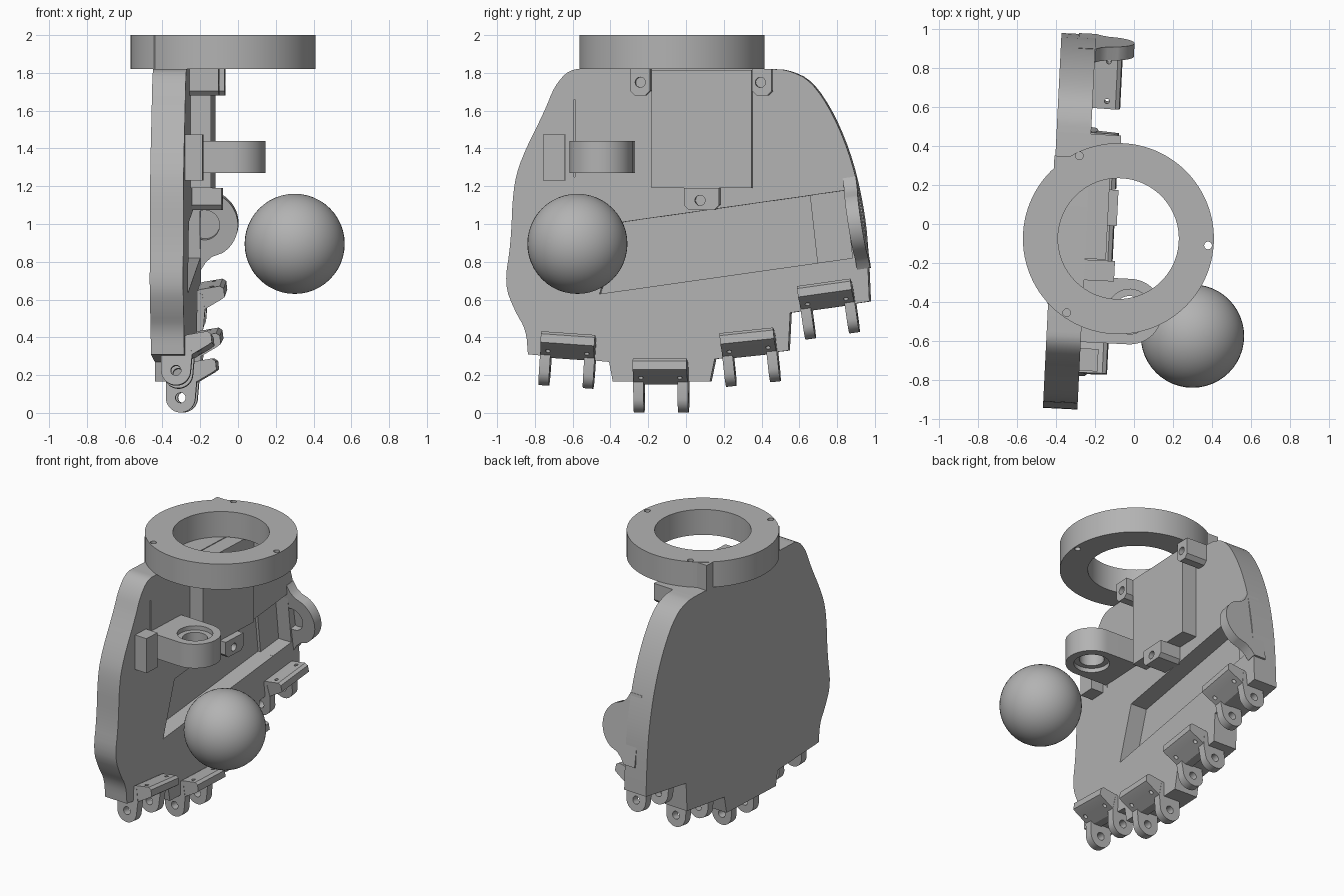
import bpy, bmesh, math
from mathutils import Matrix, Vector

old = bpy.data.objects.get("Cube")
if old:
    bpy.data.objects.remove(old, do_unlink=True)

grey = bpy.data.materials.new("plain_grey")
grey.use_nodes = True
GREY = (0.45, 0.45, 0.45, 1)
grey.diffuse_color = GREY
grey.node_tree.nodes["Principled BSDF"].inputs["Base Color"].default_value = GREY

# The palm stands slightly turned about the vertical axis
TURN = Matrix.Rotation(math.radians(-2.84), 4, "Z")
IDENT = Matrix.Identity(4)
FACE, BACK = -0.243, -0.42      # inner and outer palm surfaces


def add(name, bm, matrix):
    bmesh.ops.recalc_face_normals(bm, faces=bm.faces)
    mesh = bpy.data.meshes.new(name)
    bm.to_mesh(mesh)
    bm.free()
    mesh.materials.append(grey)
    obj = bpy.data.objects.new(name, mesh)
    bpy.context.collection.objects.link(obj)
    obj.matrix_world = matrix
    return obj


def prism(name, points, axis, lo, hi, matrix=TURN):
    """Extrude a flat outline along the named axis."""
    place = {"X": lambda a, b: (lo, a, b),
             "Y": lambda a, b: (a, lo, b),
             "Z": lambda a, b: (a, b, lo)}[axis]
    bm = bmesh.new()
    face = bm.faces.new([bm.verts.new(place(a, b)) for a, b in points])
    move = Vector([hi - lo if axis == k else 0 for k in "XYZ"])
    new = bmesh.ops.extrude_face_region(bm, geom=[face])["geom"]
    bmesh.ops.translate(bm, vec=move, verts=[v for v in new if isinstance(v, bmesh.types.BMVert)])
    return add(name, bm, matrix)


def arc(cx, cy, r, start=0, end=360, n=32):
    full = abs(end - start) == 360
    steps = n if full else n - 1
    return [(cx + r * math.cos(math.radians(start + (end - start) * i / steps)),
             cy + r * math.sin(math.radians(start + (end - start) * i / steps))) for i in range(n)]


def rect(a0, a1, b0, b1):
    return [(a0, b0), (a1, b0), (a1, b1), (a0, b1)]


def soft(points, rounds=2):
    """Round an open run of points by corner cutting."""
    for _ in range(rounds):
        out = [points[0]]
        for (a, b), (c, d) in zip(points, points[1:]):
            out += [(a * .75 + c * .25, b * .75 + d * .25), (a * .25 + c * .75, b * .25 + d * .75)]
        points = out + [points[-1]]
    return points


def activate(obj):
    bpy.ops.object.select_all(action="DESELECT")
    obj.select_set(True)
    bpy.context.view_layer.objects.active = obj


def combine(obj, tools, operation="DIFFERENCE"):
    bpy.context.view_layer.update()
    activate(obj)
    for tool in tools:
        tool.hide_render = True
        mod = obj.modifiers.new("join_or_cut", "BOOLEAN")
        mod.operation, mod.solver, mod.object = operation, "EXACT", tool
        bpy.ops.object.modifier_apply(modifier=mod.name)
        bpy.data.objects.remove(tool, do_unlink=True)


# Palm plate: curved sides, stepped lower edge
front_side = soft([(-0.53, 1.82), (-0.63, 1.82), (-0.71, 1.73), (-0.76, 1.6), (-0.89, 1.34),
                   (-0.93, 1.18), (-0.94, 0.9), (-0.975, 0.68), (-0.92, 0.54), (-0.86, 0.44), (-0.85, 0.31)])
steps = [(-0.42, 0.27), (-0.4, 0.165), (0.115, 0.165), (0.14, 0.285), (0.53, 0.33), (0.54, 0.53)]
back_side = soft([(0.96, 0.59), (0.95, 0.82), (0.93, 1.05), (0.87, 1.33), (0.77, 1.58), (0.65, 1.76), (0.53, 1.815), (0.45, 1.82)])
palm = prism("palm_plate", front_side + steps + back_side, "X", BACK, FACE)

# Long sloping pocket and the thin slot
combine(palm, [
    prism("pocket", [(-0.47, 0.63), (0.68, 0.793), (0.64, 1.15), (-0.35, 1.01)], "X", -0.365, 0),
    prism("pocket_end", [(0.67, 0.792), (0.87, 0.82), (0.83, 1.178), (0.63, 1.149)], "X", -0.345, 0),
    prism("slot", rect(-0.606, -0.6, 1.25, 1.66), "X", -0.27, 0),
])

# Side lug with a blind hole, leaning along the curved edge
lean = TURN @ Matrix.Translation((0, 0.892, 1)) @ Matrix.Rotation(math.radians(9), 4, "X")
lug_shape = ([(-0.33, -0.24), (-0.24, -0.24), (-0.215, -0.2), (-0.18, -0.17)]
             + arc(-0.22, 0, 0.177, -58, 58, 24)
             + [(-0.18, 0.17), (-0.215, 0.2), (-0.24, 0.25), (-0.33, 0.25)])
lug = prism("side_lug", lug_shape, "Y", -0.035, 0.035, lean)
combine(lug, [prism("lug_hole", arc(-0.22, 0, 0.08), "Y", -0.06, 0.01, lean)])

# Cover box with three screw tabs
prism("cover_box", rect(-0.19, 0.34, 1.19, 1.815), "X", FACE - 0.01, -0.135)
for name, y0, y1, z0, z1, hy, hz in (("front_tab", -0.3, -0.195, 1.68, 1.82, -0.247, 1.75),
                                     ("back_tab", 0.345, 0.45, 1.68, 1.82, 0.39, 1.75),
                                     ("lower_tab", -0.015, 0.17, 1.075, 1.19, 0.07, 1.125)):
    c = 0.025
    outline = [(y0, z0 + c), (y0 + c, z0), (y1 - c, z0), (y1, z0 + c), (y1, z1), (y0, z1)]
    tab = prism(name, outline, "X", FACE - 0.01, -0.088)
    combine(tab, [prism("screw_hole", arc(hy, hz, 0.027, n=20), "X", -0.16, 0)])

# Thumb mount: rounded arm with a stepped vertical bore
cx, cy = 0.0, -0.45
arm = prism("thumb_mount", [(FACE - 0.01, cy - 0.168)] + arc(cx, cy, 0.168, -90, 90, 32)
            + [(FACE - 0.01, cy + 0.168)], "Z", 1.27, 1.44)
combine(arm, [prism("bore", arc(cx, cy, 0.08), "Z", 1.2, 1.5),
              prism("upper_bore", arc(cx, cy, 0.115), "Z", 1.41, 1.5),
              prism("lower_bore", arc(cx, cy, 0.115), "Z", 1.2, 1.3)])
prism("side_block", rect(-0.765, -0.65, 1.23, 1.475), "X", FACE - 0.01, -0.15)

# Wrist ring with bolt holes and the two corners of its foot
ring = prism("wrist_ring", arc(-0.08, -0.075, 0.49, n=96), "Z", 1.82, 2, IDENT)
combine(ring, [prism("ring_opening", arc(-0.08, -0.075, 0.31, n=72), "Z", 1.7, 2.1, IDENT)]
        + [prism("bolt_hole", arc(x, y, 0.02, n=16), "Z", 1.7, 2.1, IDENT)
           for x, y in ((-0.28, 0.35), (-0.345, -0.455), (0.38, -0.11))])
prism("ring_foot_back", rect(BACK - 0.005, -0.34, 0.2, 0.33), "Z", 1.815, 1.998)
prism("ring_foot_front", rect(BACK - 0.005, -0.36, -0.43, -0.32), "Z", 1.815, 1.998)

# Finger hinges: wedge shelf with two drilled ears each
ear_shape = arc(0, 0, 0.078, -180, 0, 20) + [(0.085, 0.08), (0.07, 0.17), (0.0, 0.15), (-0.078, 0.09)]
shelf_shape = [(0.0, 0.16), (0.06, 0.19), (0.165, 0.208), (0.185, 0.195), (0.19, 0.15), (0.17, 0.135), (0.06, 0.07), (0.0, 0.07)]
for name, y, z, tilt in (("first", -0.645, 0.215, -4), ("second", -0.145, 0.08, 0),
                         ("third", 0.335, 0.23, 6), ("fourth", 0.752, 0.485, 8)):
    spot = TURN @ Matrix.Translation((-0.29, y, z)) @ Matrix.Rotation(math.radians(tilt), 4, "X")
    shelf = prism(name + "_hinge_shelf", shelf_shape, "Y", -0.143, 0.143, spot)
    combine(shelf, [prism("pin_hole", arc(0.12, s * 0.103, 0.013, n=12), "Z", 0, 0.3, spot) for s in (-1, 1)])
    for side, s in (("front", -1), ("back", 1)):
        ear = prism(f"{name}_hinge_ear_{side}", ear_shape, "Y", s * 0.09, s * 0.145, spot)
        combine(ear, [prism("hinge_hole", arc(0, 0, 0.027, n=20), "Y", -0.2, 0.2, spot)])

# Loose ball
bm = bmesh.new()
bmesh.ops.create_uvsphere(bm, u_segments=48, v_segments=24, radius=0.265)
add("ball", bm, Matrix.Translation((0.3, -0.575, 0.895)))

# Smooth curved faces, keep hard edges
bpy.context.view_layer.update()
for obj in [o for o in bpy.context.collection.objects if o.type == "MESH" and grey.name in o.data.materials]:
    activate(obj)
    bpy.ops.object.shade_smooth_by_angle(angle=math.radians(25))
